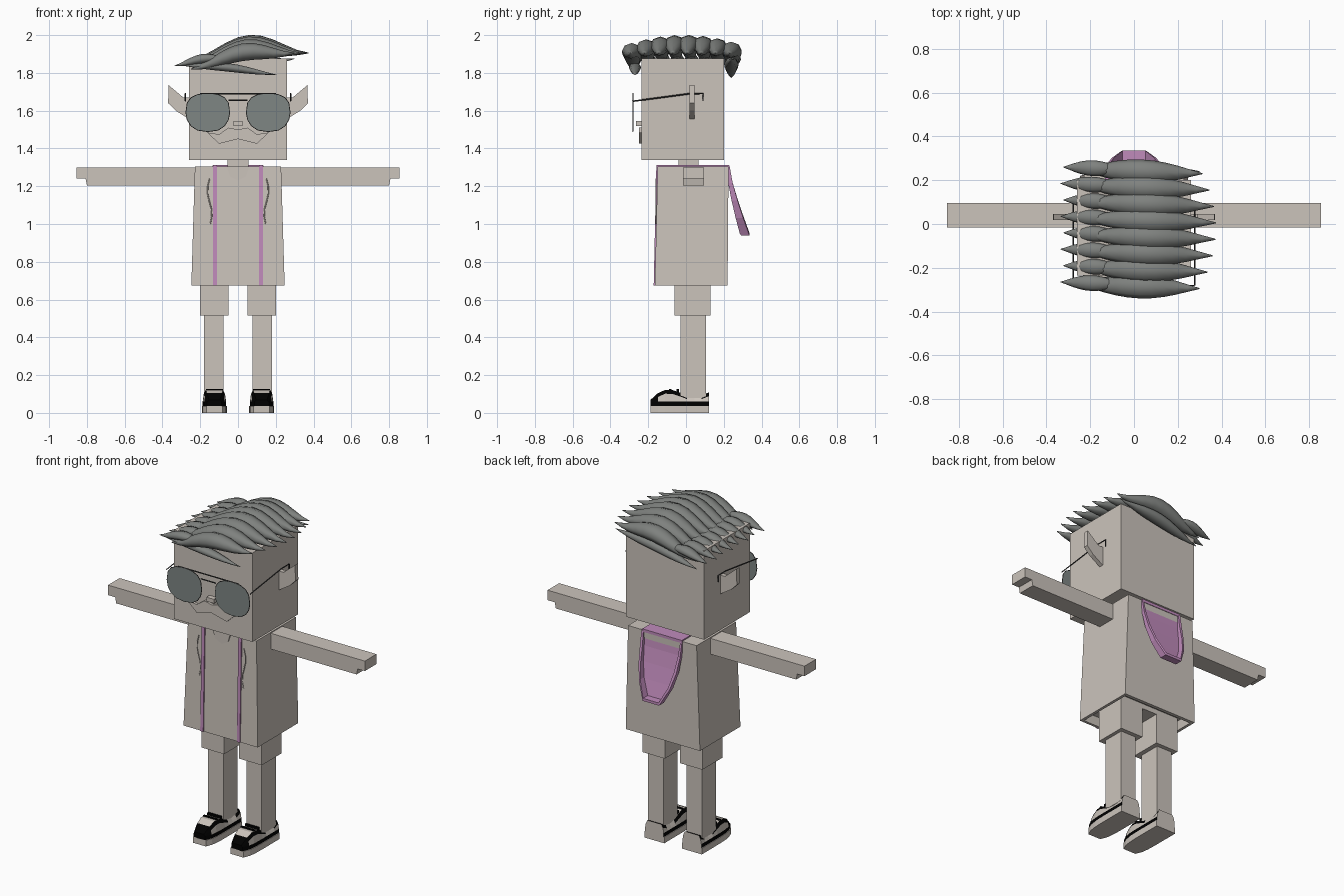
import bpy, bmesh, math
from math import sin, cos, pi
from mathutils import Vector

cube = bpy.data.objects.get("Cube")
if cube:
    bpy.data.objects.remove(cube, do_unlink=True)


def material(name, *rgb):
    mat = bpy.data.materials.new(name)
    mat.use_nodes = True
    mat.diffuse_color = (*rgb, 1)
    shader = mat.node_tree.nodes["Principled BSDF"]
    shader.inputs["Base Color"].default_value = (*rgb, 1)
    return mat


BEIGE = material("beige", .6, .55, .5)
PURPLE = material("purple", .53, .26, .5)
HAIR = material("grey_hair", .21, .22, .21)
LENS = material("lens_grey", .21, .24, .23)
BLACK = material("black", 0, 0, 0)
FRAME = material("frame_dark", .04, .04, .04)


def loft(name, rings, *materials, smooth=False, rule=None):
    """Skin a list of equal-length rings; rule picks the material of a face."""
    bm = bmesh.new()
    loops = [[bm.verts.new(point) for point in ring] for ring in rings]
    for lower, upper in zip(loops, loops[1:]):
        for i in range(len(lower)):
            bm.faces.new((lower[i - 1], lower[i], upper[i], upper[i - 1]))
    bm.faces.new(loops[0])
    bm.faces.new(loops[-1])
    bmesh.ops.recalc_face_normals(bm, faces=bm.faces)
    for face in bm.faces:
        face.smooth = smooth
        if rule:
            face.material_index = rule(face.calc_center_median(), face.normal)
    mesh = bpy.data.meshes.new(name)
    bm.to_mesh(mesh)
    bm.free()
    for mat in materials:
        mesh.materials.append(mat)
    bpy.context.collection.objects.link(bpy.data.objects.new(name, mesh))


def rect(left, right, front, back, z):
    return [(left, front, z), (right, front, z), (right, back, z), (left, back, z)]


def box(name, center, half_width, front, back, bottom, top, mat):
    left, right = center - half_width, center + half_width
    loft(name, [rect(left, right, front, back, z) for z in (bottom, top)], mat)


def plate(name, outline, front, back, mat, side=1):
    loft(name, [[(side * x, y, z) for x, z in outline] for y in (front, back)], mat)


def tube(name, points, radius, mat):
    curve = bpy.data.curves.new(name, 'CURVE')
    curve.dimensions = '3D'
    curve.bevel_depth = radius
    curve.bevel_resolution = 0
    curve.use_fill_caps = True
    spline = curve.splines.new('POLY')
    spline.points.add(len(points) - 1)
    for point, position in zip(spline.points, points):
        point.co = (*position, 1)
    curve.materials.append(mat)
    bpy.context.collection.objects.link(bpy.data.objects.new(name, curve))


def strand(name, start, end, arch, thick, flat, steps=10):
    """Hair lock: an arched path, pointed at both ends."""
    rings = []
    for step in range(steps + 1):
        t = step / steps
        x, y, z = Vector(start).lerp(Vector(end), t)
        z += arch * sin(pi * t) ** 2
        radius = thick * max(sin(pi * t), .04)
        angles = [pi * i / 4 for i in range(8)]
        rings.append([(x, y + radius * cos(a), z + radius * flat * sin(a)) for a in angles])
    loft(name, rings, HAIR, smooth=True)


# Head, neck and nose
box("head", 0, .26, -.235, .2, 1.34, 1.875, BEIGE)
box("neck", 0, .055, -.04, .065, 1.29, 1.35, BEIGE)
box("nose", 0, .025, -.265, -.23, 1.52, 1.545, BEIGE)

# Jacket body, hollow at the hem, and the shorts
HEM, SHOULDER = .675, 1.305
loft("torso", [rect(-.22, .22, -.14, .19, HEM + .05), rect(-.23, .23, -.15, .2, HEM),
               rect(-.247, .247, -.165, .22, HEM),
               rect(-.228, .228, -.15, .225, SHOULDER)], BEIGE)
neck_arc = [pi + pi * i / 4 for i in range(5)]
plate("neckline", [(.06 * cos(a), SHOULDER + .075 * sin(a)) for a in neck_arc],
      -.157, -.15, BEIGE)
box("shorts_waist", 0, .2, -.06, .13, .695, .76, BEIGE)


def shoe_rule(center, normal):
    if center.z < .062 or center.y < -.13:
        return 1
    if normal.z > .85:
        return 0 if center.y < -.02 else 1
    return 0 if center.z < .09 or abs(normal.y) > .7 else 1


def shoe(tag, middle, steps=8):
    """Sole and upper, both drawn heel to toe with a rounded tip."""
    right_edge, left_edge, rings = [], [], []
    for step in range(steps + 1):
        t = step / steps
        y = .122 - .31 * t
        width = .062 - .024 * t ** 8
        top = .105 - .022 * sin(2 * pi * t) - .04 * t ** 5
        right_edge.append((middle + width + .004, y))
        left_edge.append((middle - width - .004, y))
        section = [(width, .035), (width, .06), (width * .92, max(top - .016, .061)),
                   (width * .75, top + .004)]
        rings.append([(middle + x, y, z) for x, z in section]
                     + [(middle - x, y, z) for x, z in reversed(section)])
    outline = right_edge + left_edge[::-1]
    loft("sole_" + tag, [[(x, y, z) for x, y in outline] for z in (0, .037)], BEIGE)
    loft("shoe_" + tag, rings, BEIGE, BLACK, rule=shoe_rule)
    for y in (-.05, -.09):
        box("lace_" + tag, middle, .045, y, y + .012, .11, .127, BLACK)


def power(value, exponent):
    return math.copysign(abs(value) ** exponent, value)


# Teardrop lens outline: squarer above, rounder below
lens = []
for i in range(16):
    a = 2 * pi * i / 16
    lens.append((.16 + .115 * power(cos(a), .8), 1.59 + .1 * power(sin(a), .7 if i < 8 else 1)))
LENS_Y, TEMPLE_X = -.281, .278

# Paired parts
for side, tag in ((1, "left"), (-1, "right")):
    plate("arm_" + tag, [(.2, 1.3), (.855, 1.3), (.855, 1.24), (.807, 1.24), (.8, 1.205),
                         (.2, 1.205)], -.015, .095, BEIGE, side)
    plate("ear_" + tag, [(.25, 1.67), (.29, 1.67), (.367, 1.735), (.37, 1.64), (.33, 1.6),
                         (.25, 1.55)], .018, .045, BEIGE, side)
    plate("moustache_" + tag, [(0, 1.5), (.05, 1.51), (.1, 1.475), (.165, 1.485), (.1, 1.425),
                               (0, 1.45)], -.25, -.23, BEIGE, side)
    box("shorts_" + tag, side * .125, .075, -.06, .13, .515, .71, BEIGE)
    box("leg_" + tag, side * .128, .051, -.03, .105, .08, .53, BEIGE)
    shoe(tag, side * .125)

    # Jacket trim and cord
    inner, outer = side * .112, side * .132
    loft("trim_front_" + tag, [rect(inner, outer, -.171, -.16, HEM),
                               rect(inner, outer, -.157, -.145, SHOULDER)], PURPLE)
    box("trim_shoulder_" + tag, side * .122, .01, -.155, .228, SHOULDER - .01, SHOULDER + .007,
        PURPLE)
    tube("cord_" + tag, [(side * (.15 + .012 * sin(k)), -.158, 1.24 - .04 * k) for k in range(7)],
         .003, BEIGE)

    # Sunglasses
    plate("lens_" + tag, lens, LENS_Y - .003, LENS_Y + .003, LENS, side)
    tube("lens_rim_" + tag, [(side * x, LENS_Y, z) for x, z in lens + lens[:1]], .003, FRAME)
    tube("temple_" + tag, [(side * TEMPLE_X, y, z) for y, z in
                           ((LENS_Y, 1.65), (.02, 1.69), (.09, 1.69), (.09, 1.65))], .004, FRAME)
for half, z in ((.2, 1.69), (.05, 1.655)):
    tube("bridge", [(-half, LENS_Y, z), (half, LENS_Y, z)], .004, FRAME)

# Hood hanging down the back: a deep rim around a recessed panel
box("hood_top", 0, .12, .15, .228, SHOULDER - .01, SHOULDER + .007, PURPLE)
rim, panel = [], []
for step in (-4, -3, -2, -1, 0, 0, 1, 2, 3, 4):
    u = 1 - abs(step) / 4
    side = -1 if len(rim) < 5 else 1
    corner = Vector((side * (.135 - .08 * u ** 3), .23 + .105 * u ** 1.3, 1.31 - .37 * u))
    inward = Vector((-corner.x, 0, min(1.2 - corner.z, 0) if u < .5 else 1.2 - corner.z))
    inward = inward.normalized() * .016
    deep = Vector((0, -.01 - .035 * u, 0))
    rim.append([corner, corner + inward, corner + inward + deep, corner + deep])
    panel.append(corner + inward / 2 + deep)
loft("hood_rim", rim, PURPLE)
thin = Vector((0, -.005, 0))
loft("hood_panel", [[a, b, b + thin, a + thin] for a, b in zip(panel[:5], panel[:4:-1])], PURPLE)

# Hair: arched locks over the crown, with short ones on the other side
for i in range(8):
    y = -.275 + .075 * i
    drop = .6 * y * y
    strand("crown_lock", (-.25, y, 1.865 - drop), (.375 - y * y, y - .02, 1.905),
           .07 - drop / 2, .055, .85)
    strand("side_lock", (-.05, y, 1.88), (-.335 + .012 * (i % 2), y + .01, 1.838), .015, .036, .7)

# Fringe and nape locks
strand("fringe", (-.32, -.27, 1.845), (.205, -.27, 1.79), .012, .032, .7)
strand("nape_lock", (.3, .24, 1.875), (-.24, .24, 1.775), .02, .038, .8)
